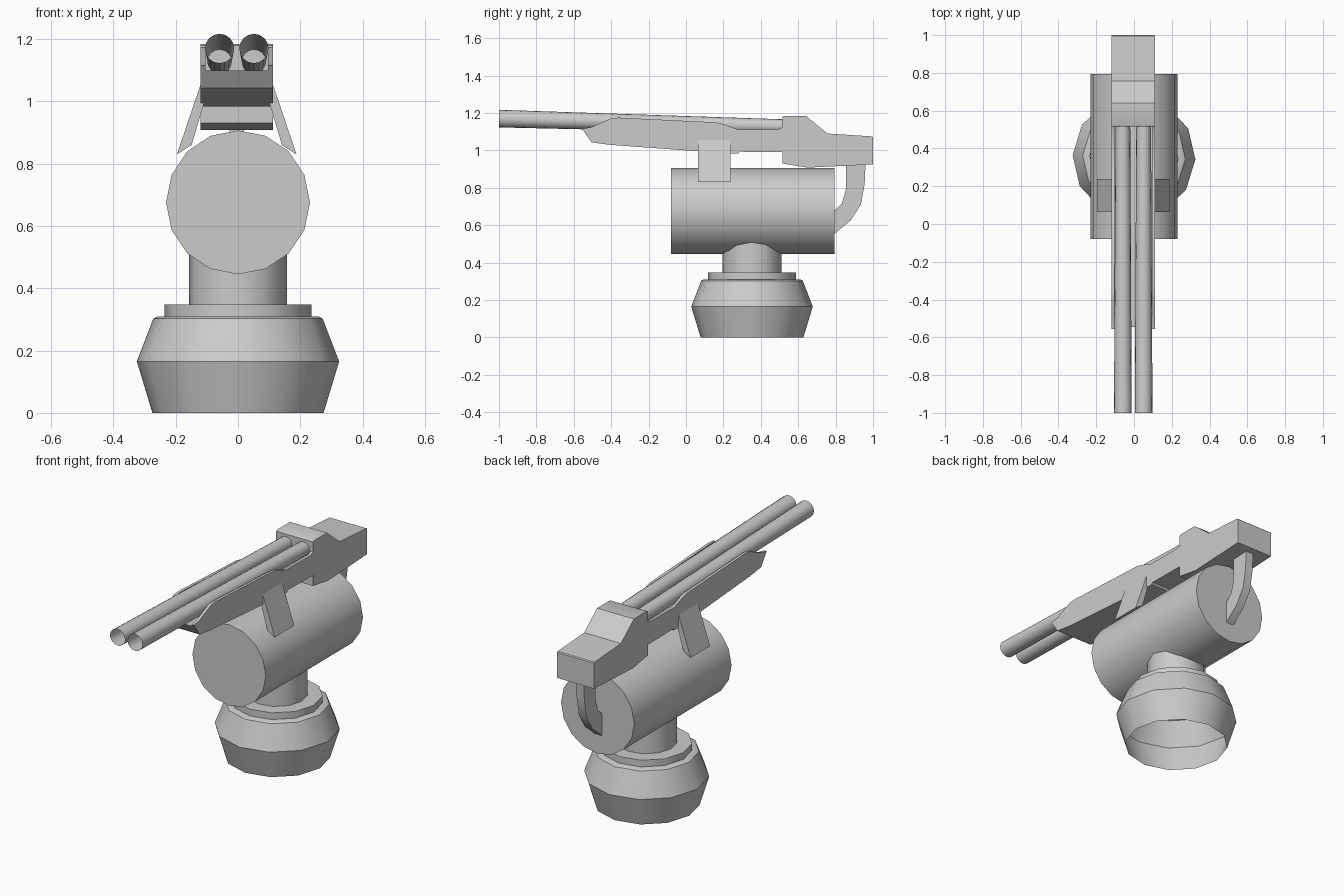
import bpy, bmesh, math
from mathutils import Vector

if "Cube" in bpy.data.objects:
    bpy.data.objects.remove(bpy.data.objects["Cube"])

grey = bpy.data.materials.new("plain_grey")
grey.diffuse_color = (0.6, 0.6, 0.6, 1)
grey.use_nodes = True
grey.node_tree.nodes["Principled BSDF"].inputs["Base Color"].default_value = grey.diffuse_color
CX = -0.004  # centre line of the gun


def finish(name, bm, angle=35, closed=True):
    if closed:
        bmesh.ops.recalc_face_normals(bm, faces=bm.faces)
    mesh = bpy.data.meshes.new(name)
    bm.to_mesh(mesh)
    bm.free()
    mesh.materials.append(grey)
    ob = bpy.data.objects.new(name, mesh)
    bpy.context.collection.objects.link(ob)
    bpy.ops.object.select_all(action='DESELECT')
    ob.select_set(True)
    bpy.context.view_layer.objects.active = ob
    bpy.ops.object.shade_smooth_by_angle(angle=math.radians(angle))
    return ob


def rings(name, sections, axis, sides, turn=0, cap_start=True, cap_end=True):
    """Loft circles given as (centre, radius) along 'z' or 'y'."""
    bm = bmesh.new()
    loops = []
    for c, r in sections:
        loop = []
        for i in range(sides):
            a = turn + math.tau * i / sides
            u, v = r * math.cos(a), r * math.sin(a)
            off = Vector((u, v, 0)) if axis == 'z' else Vector((u, 0, v))
            loop.append(bm.verts.new(Vector(c) + off))
        loops.append(loop)
    for a, b in zip(loops, loops[1:]):
        for i in range(sides):
            j = (i + 1) % sides
            f = (a[i], a[j], b[j], b[i])
            bm.faces.new(f if axis == 'z' else f[::-1])
    if cap_start:
        bm.faces.new(loops[0])
    if cap_end:
        bm.faces.new(loops[-1])
    return finish(name, bm, closed=cap_start or cap_end)


def extrude_x(name, profile, x0, x1):
    """Extrude a (y, z) outline from x0 to x1."""
    bm = bmesh.new()
    face = bm.faces.new([bm.verts.new((x0, y, z)) for y, z in profile])
    res = bmesh.ops.extrude_face_region(bm, geom=[face])
    verts = [g for g in res['geom'] if isinstance(g, bmesh.types.BMVert)]
    bmesh.ops.translate(bm, verts=verts, vec=(x1 - x0, 0, 0))
    return finish(name, bm)


# Pedestal with shoulder and neck, open underneath
base = [(0.275, 0), (0.325, 0.165), (0.272, 0.303), (0.258, 0.31), (0.236, 0.31),
        (0.236, 0.348), (0.157, 0.348), (0.157, 0.56)]
rings("pedestal", [((0, 0.353, z), r) for r, z in base], 'z', 12,
      turn=math.radians(-2), cap_start=False)

# Horizontal drum
rings("drum", [((0, -0.08, 0.676), 0.231), ((0, 0.795, 0.676), 0.231)], 'y', 16)

# Twin barrels, open at the muzzle
for side, x in (("left", -0.059), ("right", 0.051)):
    rings(side + "_barrel", [((x, -1.0, 1.17), 0.047), ((x, 0.53, 1.127), 0.039)],
          'y', 16, cap_start=False)

# Gun cradle: floor under the barrels and a thin rail on each side
bottom = [(0.53, 0.99), (0.29, 0.993), (0.28, 0.983), (0.235, 0.983), (0.07, 0.995),
          (-0.41, 1.03), (-0.505, 1.043), (-0.555, 1.115)]
rail_top = [(-0.505, 1.125), (-0.4, 1.172), (-0.36, 1.175), (0.16, 1.15), (0.2, 1.14),
            (0.275, 1.113), (0.495, 1.113), (0.53, 1.13)]
extrude_x("cradle_floor", bottom[:-1] + [(-0.545, 1.1), (0.53, 1.085)],
          CX - 0.1, CX + 0.1)
for side, s in (("left", -1), ("right", 1)):
    extrude_x(side + "_rail", bottom + rail_top, CX + s * 0.1, CX + s * 0.116)

# Rear breech block
extrude_x("breech", [(0.515, 0.93), (0.515, 1.18), (0.525, 1.185), (0.64, 1.185),
                     (0.757, 1.09), (0.995, 1.075), (1.0, 1.07), (1.0, 0.925),
                     (0.65, 0.908)], CX - 0.116, CX + 0.116)

# Wedge brackets joining cradle and drum
for side, s in (("left", -1), ("right", 1)):
    bm = bmesh.new()
    outline = [(0.105, 1.055), (0.116, 1.055), (0.192, 0.83), (0.145, 0.86), (0.105, 0.995)]
    face = bm.faces.new([bm.verts.new((CX + s * x, 0.063, z)) for x, z in outline])
    res = bmesh.ops.extrude_face_region(bm, geom=[face])
    verts = [g for g in res['geom'] if isinstance(g, bmesh.types.BMVert)]
    bmesh.ops.translate(bm, verts=verts, vec=(0, 0.175, 0))
    finish(side + "_bracket", bm)

# Curved strut behind the drum
extrude_x("rear_strut", [(0.96, 0.93), (0.955, 0.82), (0.935, 0.71), (0.88, 0.625),
                         (0.795, 0.555), (0.795, 0.68), (0.833, 0.715), (0.855, 0.79),
                         (0.855, 0.93)], CX - 0.024, CX + 0.024)
